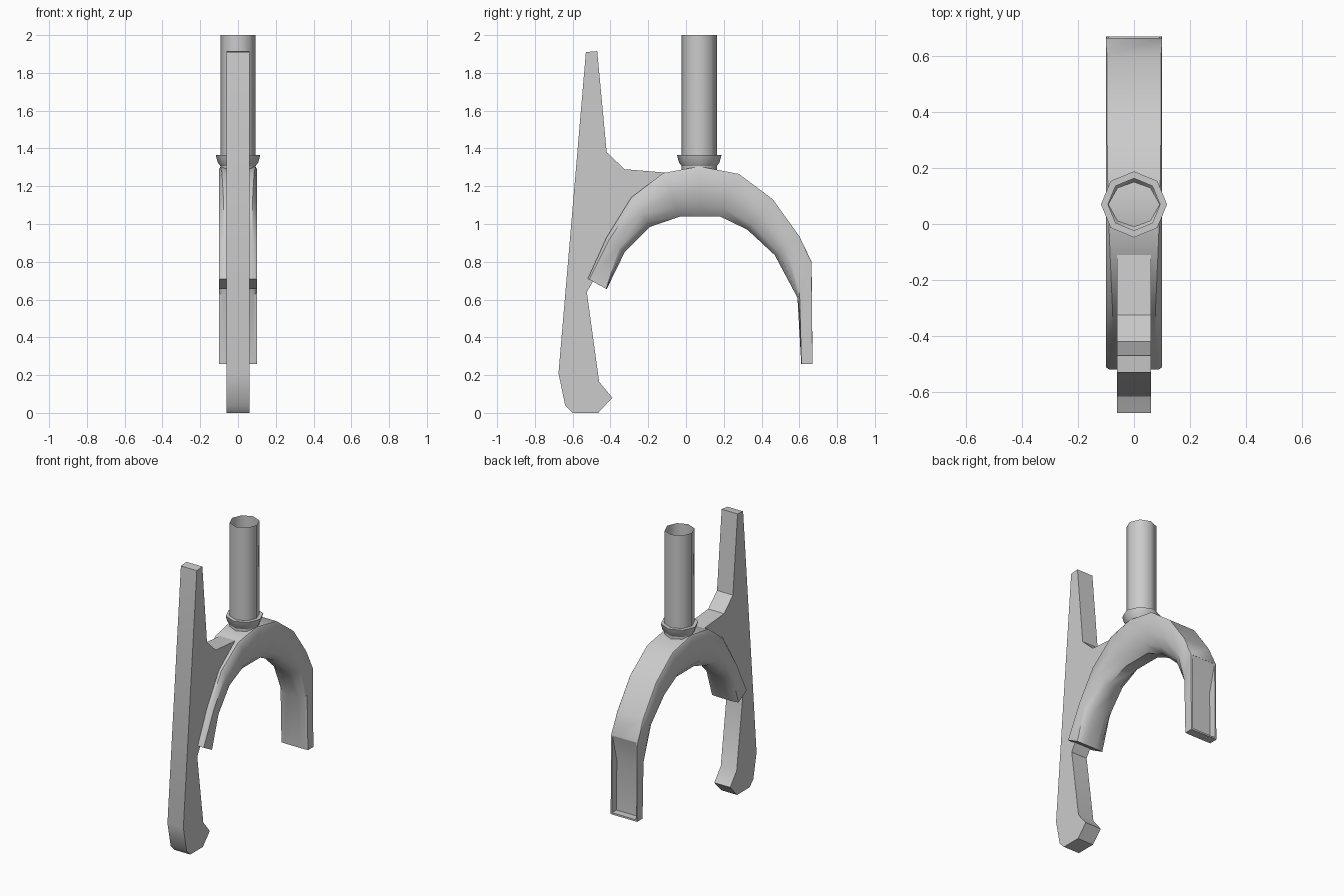
import bpy, bmesh, math

if "Cube" in bpy.data.objects:
    bpy.data.objects.remove(bpy.data.objects["Cube"])


def make(name, verts, faces):
    me = bpy.data.meshes.new(name)
    me.from_pydata(verts, [], faces)
    bm = bmesh.new()
    bm.from_mesh(me)
    bmesh.ops.recalc_face_normals(bm, faces=bm.faces)
    bm.to_mesh(me)
    bm.free()
    ob = bpy.data.objects.new(name, me)
    bpy.context.collection.objects.link(ob)
    return ob


def activate(ob):
    bpy.ops.object.select_all(action='DESELECT')
    ob.select_set(True)
    bpy.context.view_layer.objects.active = ob


def smooth(ob, deg=35):
    activate(ob)
    bpy.ops.object.shade_smooth_by_angle(angle=math.radians(deg))


def extrude_x(name, prof, hx):
    n = len(prof)
    verts = [(s * hx, y, z) for s in (-1, 1) for y, z in prof]
    faces = [list(range(n)), list(range(n, 2 * n))]
    faces += [(i, (i + 1) % n, (i + 1) % n + n, i + n) for i in range(n)]
    return make(name, verts, faces)


def lathe(name, prof, cy, sides=8):
    verts = [(r * math.cos(2 * math.pi * k / sides),
              cy + r * math.sin(2 * math.pi * k / sides), z)
             for r, z in prof for k in range(sides)]
    faces = [(j * sides + k, j * sides + (k + 1) % sides,
              (j + 1) * sides + (k + 1) % sides, (j + 1) * sides + k)
             for j in range(len(prof) - 1) for k in range(sides)]
    return make(name, verts, faces)


# Flat side blade
blade = extrude_x("side_blade", [
    (-.53, 1.91), (-.47, 1.915), (-.42, 1.38), (-.325, 1.29), (-.11, 1.272),
    (-.28, 1.12), (-.41, .92), (-.49, .70), (-.525, .64), (-.46, .165),
    (-.39, .08), (-.465, 0), (-.60, 0), (-.64, .04), (-.675, .21)], .06)
smooth(blade)

# Arch: outer point, inner point, outer corner rounding, depth of straight side
stations = [
    (-.52, .71, -.42, .655, .08, .97), (-.42, .93, -.325, .85, .15, .7),
    (-.29, 1.14, -.19, .985, .15, .55), (-.12, 1.27, -.03, 1.04, .1, .45),
    (.07, 1.305, .075, 1.04, .05, .45), (.28, 1.265, .18, 1.04, .03, .45),
    (.46, 1.13, .325, .97, .02, .5), (.60, .935, .47, .835, .02, .55),
    (.665, .80, .59, .61, .01, .85), (.67, .26, .61, .26, .01, .98)]
verts, faces = [], []
for oy, oz, iy, iz, c, s in stations:
    half = [(.1 - .15 * c, 0), (.1, c), (.1, s), (.08, s + (1 - s) * .65), (.04, 1)]
    ring = half + [(-x, t) for x, t in reversed(half)]
    verts += [(x, oy + (iy - oy) * t, oz + (iz - oz) * t) for x, t in ring]
n = 10
for j in range(len(stations) - 1):
    for k in range(n):
        k2 = (k + 1) % n
        faces.append((j * n + k, j * n + k2, (j + 1) * n + k2, (j + 1) * n + k))
faces += [list(range(n)), list(range(len(verts) - n, len(verts)))]
arch = make("fork_arch", verts, faces)

# Recess in the outside of the rear leg
cutter = extrude_x("leg_recess_cutter", [
    (.664, .795), (.617, .61), (.622, .272), (.72, .272), (.72, .795)], .09)
cutter.hide_render = True
mod = arch.modifiers.new("recess", 'BOOLEAN')
mod.operation = 'DIFFERENCE'
mod.solver = 'EXACT'
mod.object = cutter
activate(arch)
bpy.ops.object.modifier_apply(modifier="recess")
bpy.data.objects.remove(cutter, do_unlink=True)
smooth(arch, 40)

# Open steering tube and its collar
tube = lathe("steering_tube", [(.093, 1.28), (.093, 2.0)], .07)
smooth(tube, 50)
collar = lathe("tube_collar", [(.093, 1.365), (.118, 1.365), (.107, 1.325), (.08, 1.29)], .07)
smooth(collar, 50)
